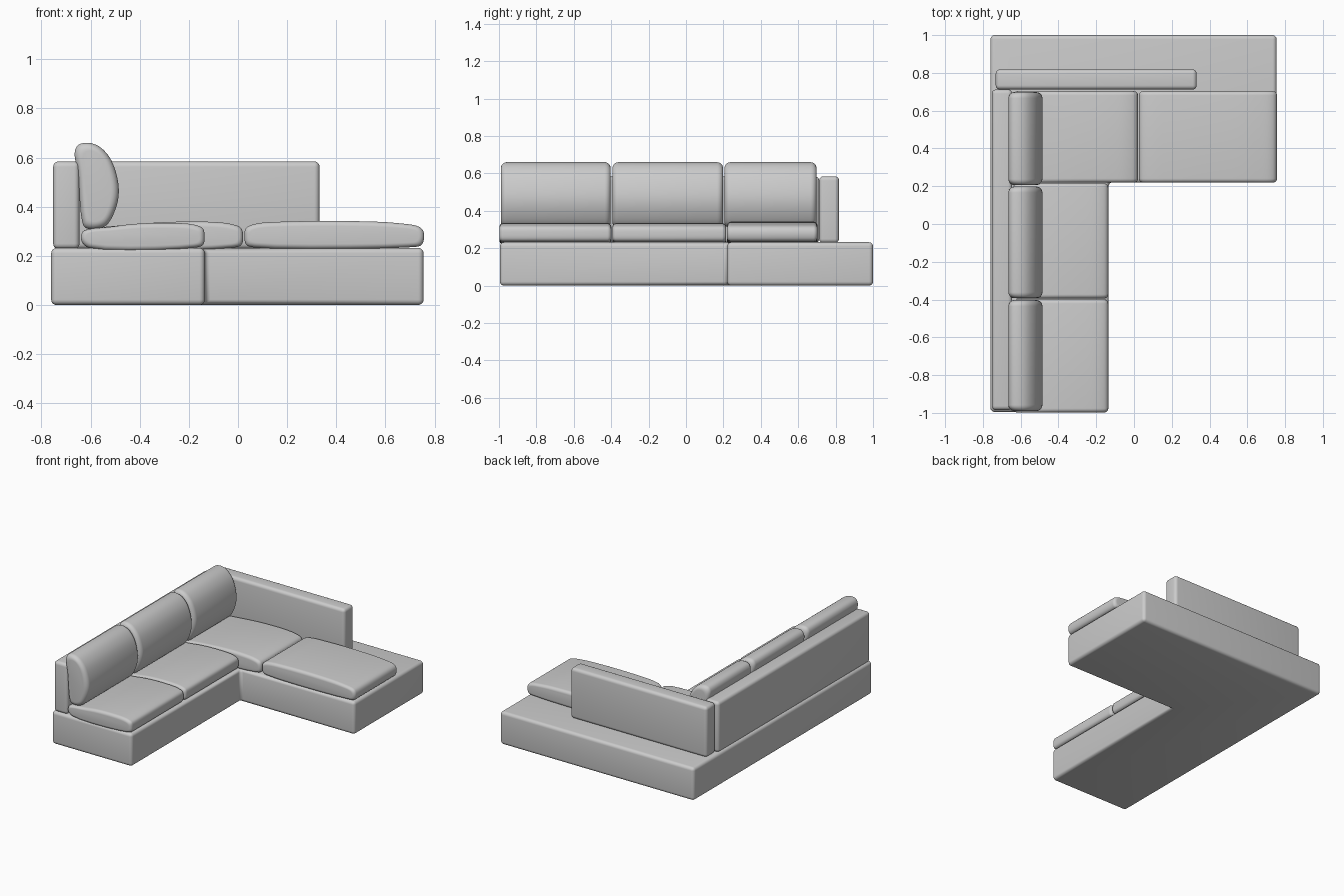
import bpy, bmesh, math
from mathutils import Vector

if "Cube" in bpy.data.objects:
    bpy.data.objects.remove(bpy.data.objects["Cube"])


def finish(name, bm, bevel=0.0):
    bmesh.ops.recalc_face_normals(bm, faces=bm.faces)
    mesh = bpy.data.meshes.new(name)
    bm.to_mesh(mesh)
    bm.free()
    ob = bpy.data.objects.new(name, mesh)
    bpy.context.collection.objects.link(ob)
    for o in bpy.context.selected_objects:
        o.select_set(False)
    ob.select_set(True)
    bpy.context.view_layer.objects.active = ob
    if bevel:
        m = ob.modifiers.new("rounded_edges", 'BEVEL')
        m.width = bevel
        m.segments = 5
        m.limit_method = 'ANGLE'
        bpy.ops.object.modifier_apply(modifier=m.name)
    bpy.ops.object.shade_smooth_by_angle(angle=math.radians(40))
    return ob


def prism(name, outline, z0, z1, bevel):
    """Rounded upright block from a plan outline."""
    bm = bmesh.new()
    face = bm.faces.new([bm.verts.new((x, y, z0)) for x, y in outline])
    ext = bmesh.ops.extrude_face_region(bm, geom=[face])
    verts = [v for v in ext['geom'] if isinstance(v, bmesh.types.BMVert)]
    bmesh.ops.translate(bm, vec=(0, 0, z1 - z0), verts=verts)
    return finish(name, bm, bevel)


def rect(x0, x1, y0, y1):
    return [(x0, y0), (x1, y0), (x1, y1), (x0, y1)]


def smooth_loop(points, steps=5):
    """Closed Catmull-Rom curve through the points."""
    p = [Vector(q) for q in points]
    n, out = len(p), []
    for i in range(n):
        a, b, c, d = p[i - 1], p[i], p[(i + 1) % n], p[(i + 2) % n]
        # centripetal-style tangents avoid overshoot on uneven spacing
        la, lb, lc = (math.sqrt((b - a).length), math.sqrt((c - b).length),
                      math.sqrt((d - c).length))
        m1 = lb * ((b - a) / la - (c - a) / (la + lb) + (c - b) / lb)
        m2 = lb * ((c - b) / lb - (d - b) / (lb + lc) + (d - c) / lc)
        for k in range(steps):
            t = k / steps
            out.append(b * (2*t**3 - 3*t**2 + 1) + m1 * (t**3 - 2*t**2 + t)
                       + c * (3*t**2 - 2*t**3) + m2 * (t**3 - t**2))
    return out


def cushion(name, profile, y0, y1, r):
    """Soft cushion: xz profile swept along y with rounded ends."""
    loop = smooth_loop(profile)
    xs, zs = [p.x for p in loop], [p.y for p in loop]
    cx, cz = (min(xs) + max(xs)) / 2, (min(zs) + max(zs)) / 2
    hx, hz = (max(xs) - min(xs)) / 2, (max(zs) - min(zs)) / 2
    stations = []
    for k in range(7):
        a = k / 6 * math.pi / 2
        stations.append((r * (1 - math.sin(a)), r * (1 - math.cos(a))))
    # stations: (inset of section, distance from the end)
    stations = [(inset, y0 + d) for inset, d in
                [(r * (1 - math.sin(k * math.pi / 12)),
                  r * (1 - math.cos(k * math.pi / 12))) for k in range(7)]]
    stations += [(i, y0 + y1 - y) for i, y in reversed(stations)]
    bm = bmesh.new()
    rings = []
    for inset, y in stations:
        sx, sz = 1 - inset / hx, 1 - inset / hz
        rings.append([bm.verts.new((cx + (p.x - cx) * sx, y, cz + (p.y - cz) * sz))
                      for p in loop])
    n = len(loop)
    for a, b in zip(rings, rings[1:]):
        for i in range(n):
            bm.faces.new((a[i], a[(i + 1) % n], b[(i + 1) % n], b[i]))
    bm.faces.new(rings[0])
    bm.faces.new(rings[-1])
    return finish(name, bm)


# L-shaped base
prism("base", [(-0.76, -0.995), (-0.135, -0.995), (-0.135, 0.22),
               (0.755, 0.22), (0.755, 1.0), (-0.76, 1.0)], 0.0, 0.232, 0.022)

# Upright back panels
prism("side_backrest", rect(-0.752, -0.645, -0.985, 0.712), 0.228, 0.584, 0.022)
prism("rear_backrest", rect(-0.732, 0.332, 0.712, 0.818), 0.228, 0.584, 0.022)

# Seat cushions
short_seat = [(-0.638, 0.265), (-0.632, 0.298), (-0.61, 0.308), (-0.52, 0.318),
              (-0.42, 0.330), (-0.28, 0.334), (-0.18, 0.327), (-0.143, 0.311),
              (-0.136, 0.28), (-0.142, 0.245), (-0.17, 0.234), (-0.61, 0.234)]
cushion("seat_front", short_seat, -0.998, -0.399, 0.022)
cushion("seat_middle", short_seat, -0.394, 0.215, 0.022)
corner_seat = [(-0.638, 0.265), (-0.63, 0.300), (-0.60, 0.310), (-0.45, 0.326),
               (-0.30, 0.337), (-0.13, 0.339), (-0.03, 0.330), (0.012, 0.313),
               (0.021, 0.28), (0.014, 0.245), (-0.015, 0.234), (-0.61, 0.234)]
cushion("seat_corner", corner_seat, 0.219, 0.703, 0.022)
end_seat = [(0.026, 0.28), (0.032, 0.312), (0.07, 0.330), (0.22, 0.340),
            (0.48, 0.341), (0.64, 0.334), (0.735, 0.319), (0.753, 0.302),
            (0.757, 0.27), (0.745, 0.243), (0.70, 0.235), (0.06, 0.235),
            (0.033, 0.246)]
cushion("seat_end", end_seat, 0.219, 0.703, 0.022)

# Loose back cushions leaning on the side panel
lean = [(-0.634, 0.34), (-0.622, 0.315), (-0.58, 0.308), (-0.535, 0.325),
        (-0.500, 0.385), (-0.485, 0.455), (-0.494, 0.53), (-0.522, 0.60),
        (-0.565, 0.645), (-0.61, 0.660), (-0.648, 0.652), (-0.664, 0.625),
        (-0.652, 0.53)]
for name, y0, y1 in (("front", -0.990, -0.403), ("middle", -0.393, 0.198),
                     ("corner", 0.206, 0.698)):
    cushion("back_cushion_" + name, lean, y0, y1, 0.032)
